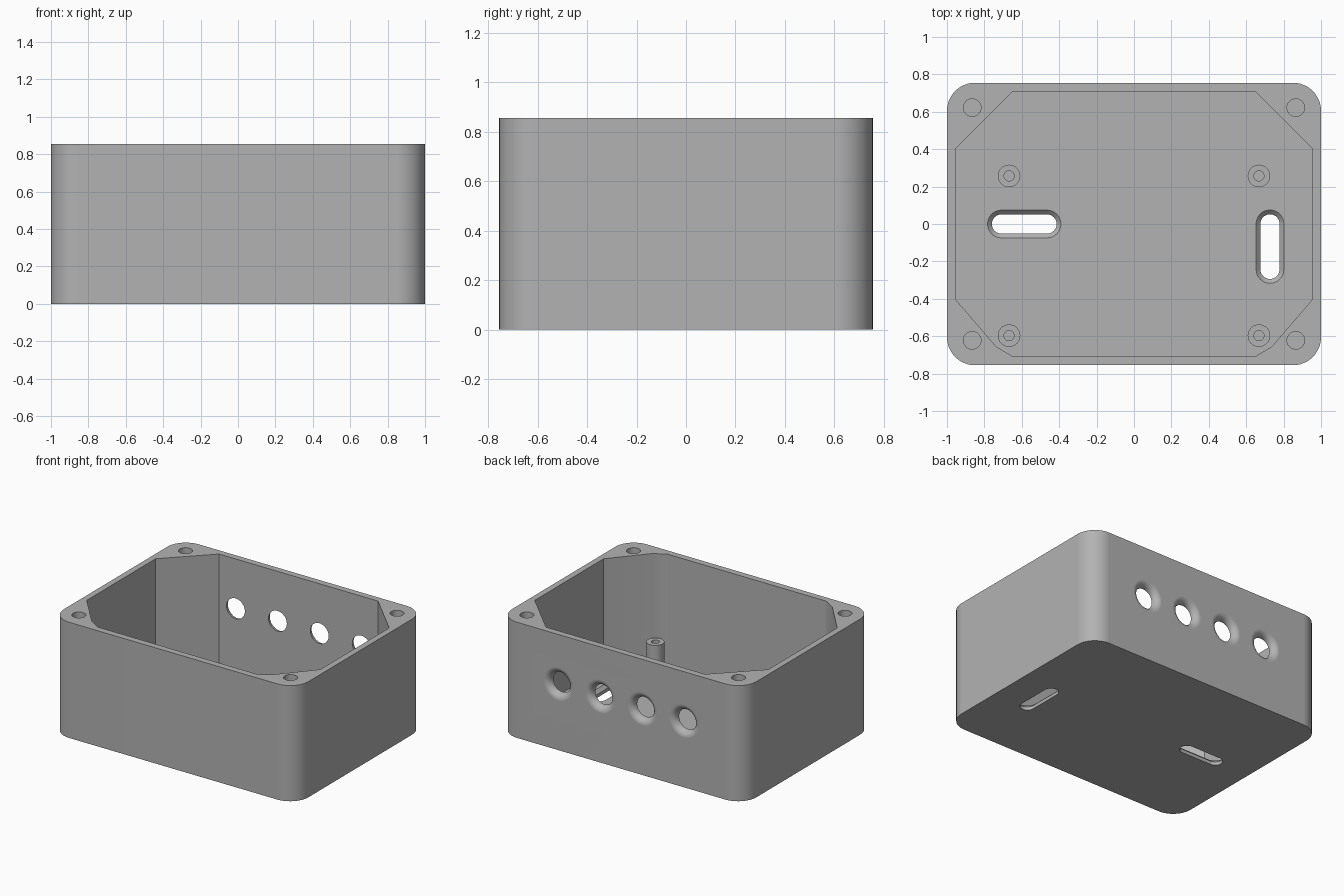
import bpy, bmesh
from math import sin, cos, pi, radians
from mathutils import Matrix

if "Cube" in bpy.data.objects:
    bpy.data.objects.remove(bpy.data.objects["Cube"], do_unlink=True)

# Dimensions
HALF_X, HALF_Y, HEIGHT = 1.0, 0.755, 0.855
CORNER_R = 0.15
FLOOR = 0.048
INNER_Y = 0.707

grey = bpy.data.materials.new("grey_plastic")
grey.use_nodes = True
GREY = (0.45, 0.45, 0.45, 1)
grey.diffuse_color = GREY
grey.node_tree.nodes["Principled BSDF"].inputs["Base Color"].default_value = GREY


def rounded(hx, hy, r, seg=12):
    """Rounded rectangle outline; a circle or slot when the radius fills it."""
    pts = []
    for k, (sx, sy) in enumerate([(1, 1), (-1, 1), (-1, -1), (1, -1)]):
        for i in range(seg + 1):
            a = (k + i / seg) * pi / 2
            p = (sx * (hx - r) + r * cos(a), sy * (hy - r) + r * sin(a))
            if not pts or abs(p[0] - pts[-1][0]) + abs(p[1] - pts[-1][1]) > 1e-5:
                pts.append(p)
    if abs(pts[0][0] - pts[-1][0]) + abs(pts[0][1] - pts[-1][1]) < 1e-5:
        pts.pop()
    return pts


def circle(r):
    return rounded(r, r, r)


def loft(name, layers, matrix=Matrix()):
    """Closed solid through (z, outline) layers."""
    bm = bmesh.new()
    rings = [[bm.verts.new((x, y, z)) for x, y in outline] for z, outline in layers]
    n = len(rings[0])
    for low, high in zip(rings, rings[1:]):
        for i in range(n):
            j = (i + 1) % n
            bm.faces.new((low[i], low[j], high[j], high[i]))
    bm.faces.new(rings[0][::-1])
    bm.faces.new(rings[-1])
    bm.transform(matrix)
    bmesh.ops.recalc_face_normals(bm, faces=bm.faces)
    mesh = bpy.data.meshes.new(name)
    bm.to_mesh(mesh)
    bm.free()
    obj = bpy.data.objects.new(name, mesh)
    obj.data.materials.append(grey)
    bpy.context.collection.objects.link(obj)
    return obj


def activate(obj):
    bpy.ops.object.select_all(action='DESELECT')
    obj.select_set(True)
    bpy.context.view_layer.objects.active = obj


def cut(target, cutter):
    """Subtract the cutter and discard it."""
    cutter.hide_render = True
    activate(target)
    mod = target.modifiers.new("cut", 'BOOLEAN')
    mod.operation, mod.solver, mod.object = 'DIFFERENCE', 'EXACT', cutter
    bpy.ops.object.modifier_apply(modifier=mod.name)
    bpy.data.objects.remove(cutter, do_unlink=True)


def finish(obj):
    activate(obj)
    bpy.ops.object.shade_smooth_by_angle(angle=radians(30))
    mod = obj.modifiers.new("clean_normals", 'WEIGHTED_NORMAL')
    mod.keep_sharp = True


# Outer box
outline = rounded(HALF_X, HALF_Y, CORNER_R)
box = loft("enclosure_box", [(0, outline), (HEIGHT, outline)])

# Cavity with cut corners, relieved around the front bosses
half = [(0.65, INNER_Y), (0.955, 0.402), (0.955, -0.402), (0.737, -0.655), (0.65, -INNER_Y)]
cavity = half + [(-x, y) for x, y in reversed(half)]
cut(box, loft("cavity_cutter", [(FLOOR, cavity), (HEIGHT + 0.1, cavity)]))

# Lid screw holes in the four corners
for sx in (-1, 1):
    for sy in (-1, 1):
        place = Matrix.Translation((sx * 0.865, sy * 0.622, 0))
        cut(box, loft("screw_cutter", [(0.45, circle(0.047)), (HEIGHT + 0.1, circle(0.047))], place))

# Cable holes in the back wall, with rounded outer mouths
wall = HALF_Y - INNER_Y
flare = [(-0.05, circle(0.075))]
for i in range(9):
    a = i / 8 * pi / 2
    flare.append((wall * sin(a), circle(0.075 + wall * (1 - cos(a)))))
flare.append((wall + 0.05, circle(0.075 + wall)))
for x in (-0.514, -0.171, 0.171, 0.514):
    place = Matrix.Translation((x, INNER_Y, 0.488)) @ Matrix.Rotation(-pi / 2, 4, 'X')
    cut(box, loft("cable_cutter", flare, place))

# Chamfered mounting slots in the floor
for x, y, turn in ((-0.587, 0, 0), (0.727, -0.121, pi / 2)):
    narrow, wide = rounded(0.173, 0.051, 0.051), rounded(0.196, 0.074, 0.074)
    place = Matrix.Translation((x, y, 0)) @ Matrix.Rotation(turn, 4, 'Z')
    layers = [(-0.05, narrow), (FLOOR - 0.023, narrow), (FLOOR, wide), (FLOOR + 0.05, wide)]
    cut(box, loft("slot_cutter", layers, place))
finish(box)

# Circuit board bosses with blind pilot holes
for side, sx in (("right", -1), ("left", 1)):
    for end, y in (("back", 0.257), ("front", -0.597)):
        place = Matrix.Translation((sx * 0.668, y, 0))
        boss = loft(f"boss_{end}_{side}", [(FLOOR - 0.01, circle(0.06)), (0.245, circle(0.06))], place)
        cut(boss, loft("pilot_cutter", [(FLOOR + 0.01, circle(0.027)), (0.3, circle(0.027))], place))
        finish(boss)
